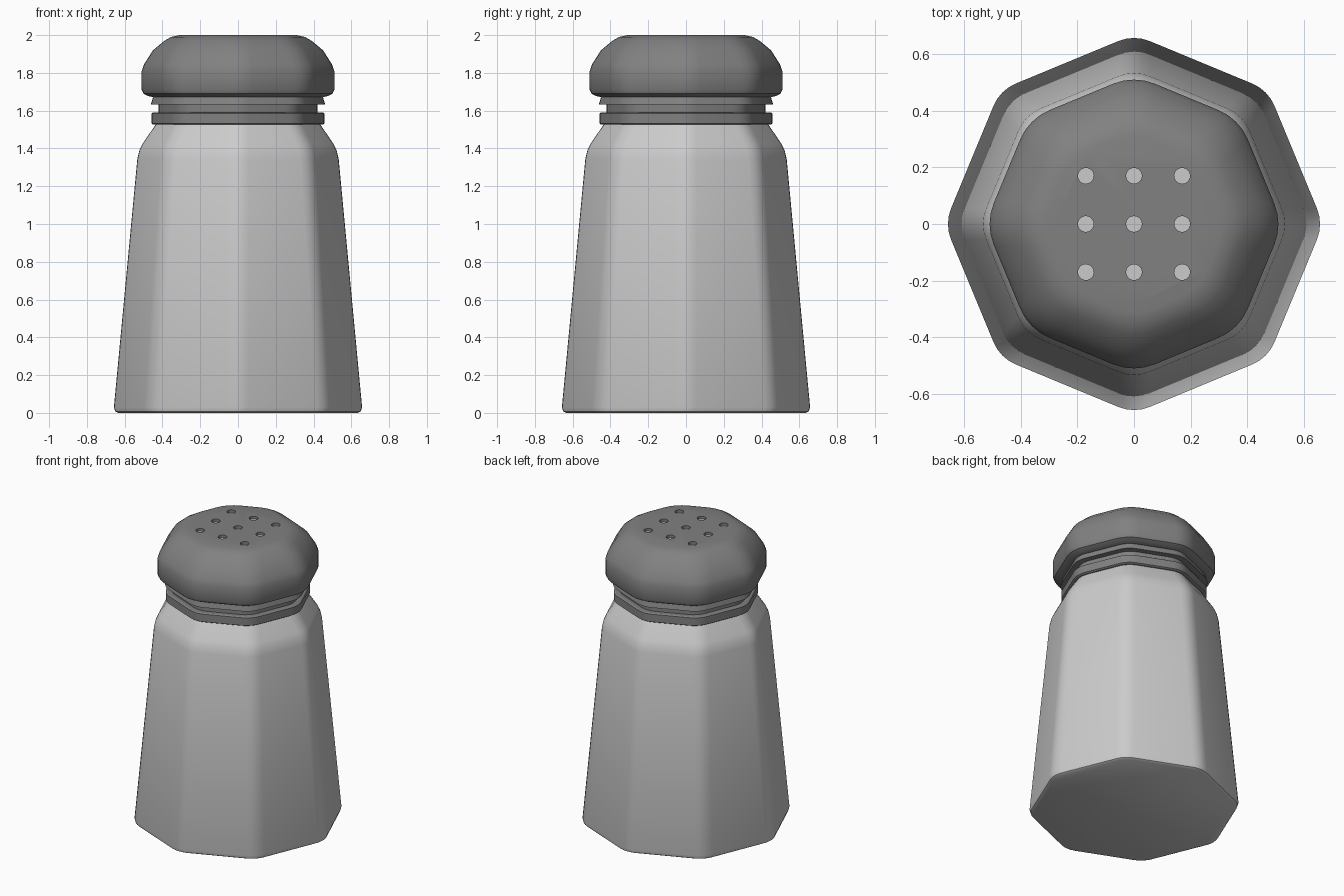
import bpy, bmesh
from math import cos, sin, tan, pi, radians

if "Cube" in bpy.data.objects:
    bpy.data.objects.remove(bpy.data.objects["Cube"])


def material(name, v):
    m = bpy.data.materials.new(name)
    m.diffuse_color = (v, v, v, 1)
    m.use_nodes = True
    m.node_tree.nodes["Principled BSDF"].inputs["Base Color"].default_value = m.diffuse_color
    return m


def ring(tip, setback, segs):
    """Octagon with rounded corners; tip = radius at a rounded corner."""
    rad = setback / tan(pi / 8)
    centre = tip - rad
    pts = []
    for i in range(8):
        a = i * pi / 4
        for k in range(segs + 1):
            b = a + pi / 4 * (k / segs - 0.5)
            pts.append((centre * cos(a) + rad * cos(b), centre * sin(a) + rad * sin(b)))
    return pts


def loft(name, profile, setback, segs, mat=None):
    """Stack rounded octagons along a (radius, height) profile and cap the ends."""
    bm = bmesh.new()
    loops = [[bm.verts.new((x, y, z)) for x, y in ring(r, setback, segs)] for r, z in profile]
    n = len(loops[0])
    for lo, hi in zip(loops, loops[1:]):
        for i in range(n):
            j = (i + 1) % n
            bm.faces.new((lo[i], lo[j], hi[j], hi[i]))
    bm.faces.new(loops[0][::-1])
    bm.faces.new(loops[-1])
    me = bpy.data.meshes.new(name)
    bm.to_mesh(me)
    bm.free()
    ob = bpy.data.objects.new(name, me)
    bpy.context.collection.objects.link(ob)
    if mat:
        me.materials.append(mat)
    return ob


def smooth(ob):
    bpy.ops.object.select_all(action='DESELECT')
    ob.select_set(True)
    bpy.context.view_layer.objects.active = ob
    bpy.ops.object.shade_smooth_by_angle(angle=radians(32))


metal = material("dark_metal", 0.22)

# Tapered glass body
smooth(loft("body", [(0.635, 0), (0.65, 0.008), (0.657, 0.03), (0.533, 1.345),
                     (0.522, 1.39), (0.505, 1.425), (0.42, 1.55)], 0.06, 4))

# Collar ring, groove and flared skirt
smooth(loft("collar", [(0.45, 1.527), (0.458, 1.532), (0.458, 1.585), (0.45, 1.59),
                       (0.42, 1.59), (0.42, 1.632), (0.462, 1.632), (0.447, 1.68),
                       (0.44, 1.70)], 0.06, 4, metal))

# Domed lid
lid = loft("lid", [(0.44, 1.67), (0.475, 1.677), (0.5, 1.69), (0.51, 1.71), (0.51, 1.81),
                   (0.498, 1.845), (0.45, 1.92), (0.39, 1.97), (0.355, 1.99),
                   (0.31, 2.0)], 0.08, 4, metal)

# Shaker holes: sunk into the lid, with a light floor
bm = bmesh.new()
floors = bmesh.new()
for x in (-0.17, 0, 0.17):
    for y in (-0.17, 0, 0.17):
        for target, z, r in ((bm, 2.0, 0.028), (floors, 1.9755, 0.0285)):
            geo = bmesh.ops.create_cone(target, cap_ends=True, segments=20, radius1=r, radius2=r,
                                        depth=0.04 if target is bm else 0.012)
            bmesh.ops.translate(target, verts=geo["verts"], vec=(x, y, z))
for b, name in ((bm, "hole_cutter"), (floors, "hole_floors")):
    me = bpy.data.meshes.new(name)
    b.to_mesh(me)
    b.free()
    bpy.context.collection.objects.link(bpy.data.objects.new(name, me))
cutter = bpy.data.objects["hole_cutter"]

mod = lid.modifiers.new("holes", 'BOOLEAN')
mod.object = cutter
mod.solver = 'EXACT'
bpy.ops.object.select_all(action='DESELECT')
lid.select_set(True)
bpy.context.view_layer.objects.active = lid
bpy.ops.object.modifier_apply(modifier=mod.name)
bpy.data.objects.remove(cutter, do_unlink=True)
smooth(lid)
